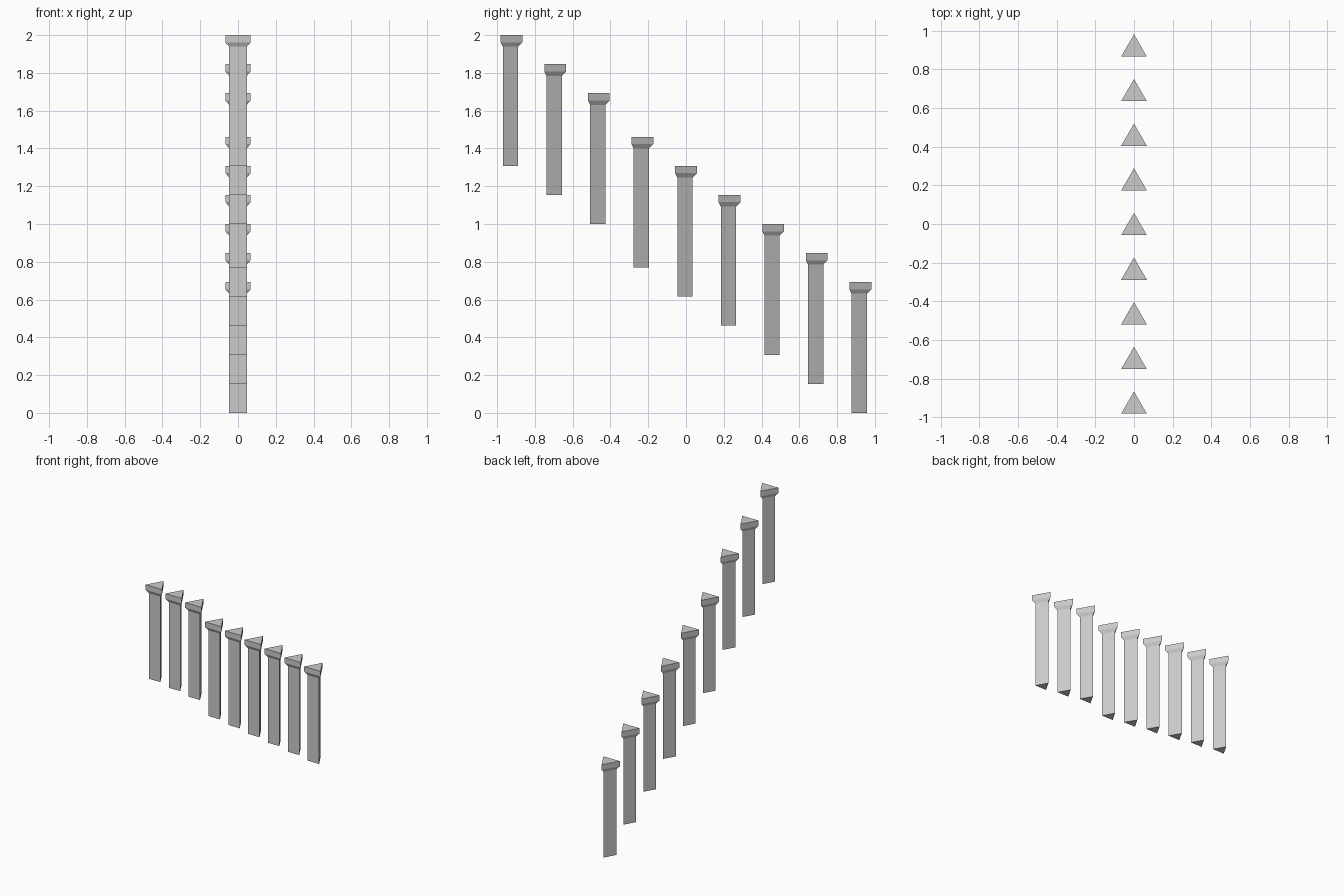
import bpy, bmesh
from math import sin, cos, pi

if "Cube" in bpy.data.objects:
    bpy.data.objects.remove(bpy.data.objects["Cube"])

U = 1 / 13          # base unit of the model
HEIGHT = 9 * U      # height of one post
Y_OFFSET = -0.25 * U

# profile of one post: (triangle radius, height)
PROFILE = [(0.7 * U, 0), (0.7 * U, HEIGHT - 0.8 * U),
           (U, HEIGHT - 0.5 * U), (U, HEIGHT)]

# shared triangular post mesh, apex towards +y
bm = bmesh.new()
rings = []
for r, z in PROFILE:
    rings.append([bm.verts.new((r * cos(pi / 2 + k * 2 * pi / 3),
                                r * sin(pi / 2 + k * 2 * pi / 3), z))
                  for k in range(3)])
for a, b in zip(rings, rings[1:]):
    for k in range(3):
        n = (k + 1) % 3
        bm.faces.new((a[k], a[n], b[n], b[k]))
bm.faces.new(rings[0][::-1])
bm.faces.new(rings[-1])
bmesh.ops.recalc_face_normals(bm, faces=bm.faces)
mesh = bpy.data.meshes.new("triangular_post")
bm.to_mesh(mesh)
bm.free()

# descending row of nine posts, with one larger drop after the third
for i in range(9):
    drop = 2 * i + (1 if i > 2 else 0)
    post = bpy.data.objects.new(f"post_{i + 1}", mesh)
    post.location = (0, (i - 4) * 3 * U + Y_OFFSET, (17 - drop) * U)
    bpy.context.collection.objects.link(post)
